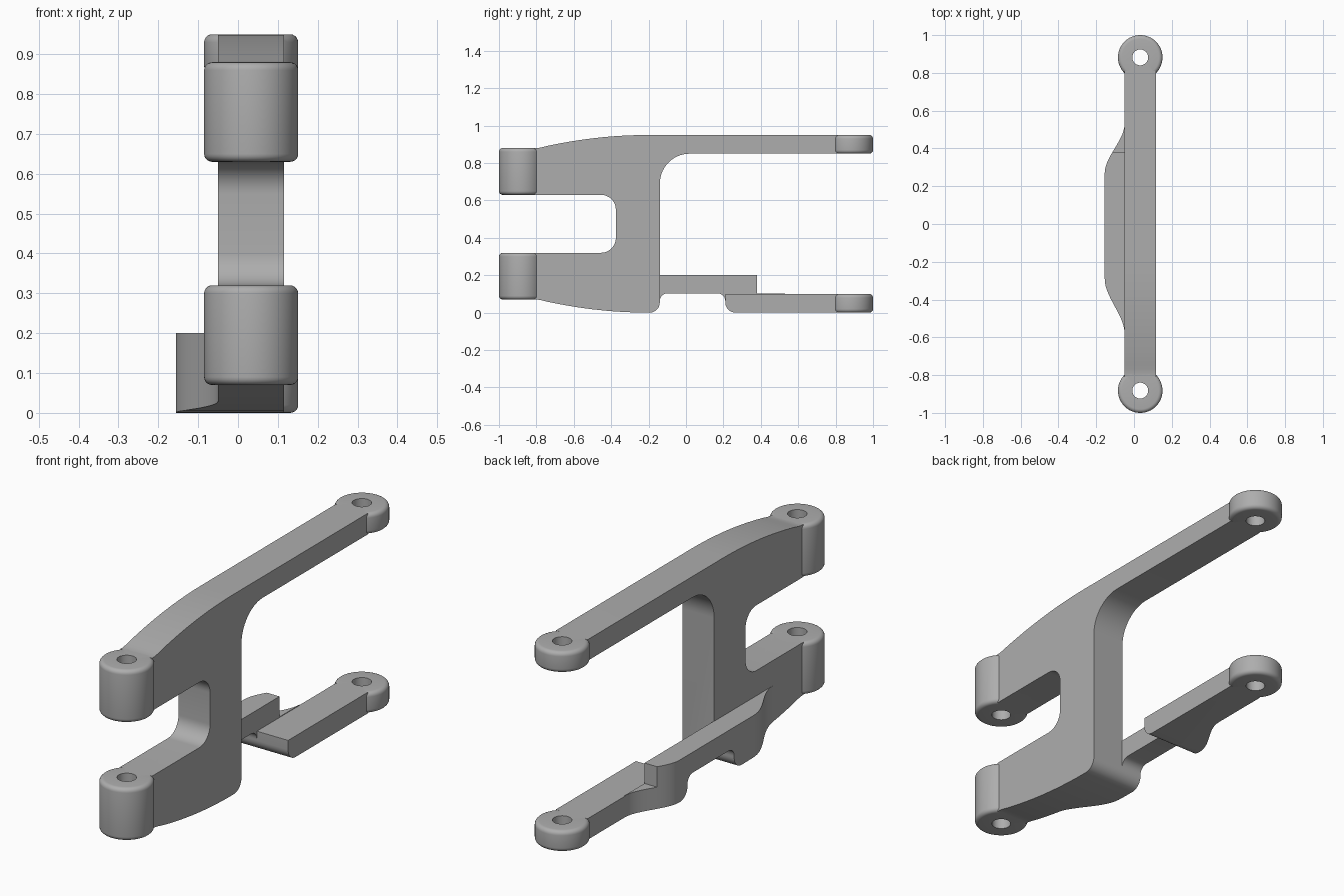
import bpy, bmesh, math
from mathutils import Vector

if "Cube" in bpy.data.objects:
    bpy.data.objects.remove(bpy.data.objects["Cube"])

metal = bpy.data.materials.new("light_grey")
metal.diffuse_color = (0.42, 0.42, 0.42, 1)
metal.use_nodes = True
metal.node_tree.nodes["Principled BSDF"].inputs["Base Color"].default_value = metal.diffuse_color

XC, X0, X1 = 0.033, -0.05, 0.116      # arm centre line and side faces
R, HOLE, BY = 0.118, 0.042, 0.882     # boss radius, bore radius, boss centre


def finish(name, bm):
    bmesh.ops.recalc_face_normals(bm, faces=bm.faces)
    me = bpy.data.meshes.new(name)
    bm.to_mesh(me)
    bm.free()
    ob = bpy.data.objects.new(name, me)
    bpy.context.collection.objects.link(ob)
    me.materials.append(metal)
    return ob


def prism(name, pts, depth):
    """Extrude a closed outline of 3D points along a vector."""
    bm = bmesh.new()
    f = bm.faces.new([bm.verts.new(p) for p in pts])
    ext = bmesh.ops.extrude_face_region(bm, geom=[f])
    vs = [g for g in ext["geom"] if isinstance(g, bmesh.types.BMVert)]
    bmesh.ops.translate(bm, verts=vs, vec=Vector(depth))
    return finish(name, bm)


def side_prism(name, yz, x0, x1):
    return prism(name, [(x0, y, z) for y, z in yz], (x1 - x0, 0, 0))


def arc(cy, cz, r, a0, a1, n=10):
    return [(cy + r * math.cos(math.radians(a0 + (a1 - a0) * i / n)),
             cz + r * math.sin(math.radians(a0 + (a1 - a0) * i / n))) for i in range(n + 1)]


def boss(name, y, z0, z1, n=64, b=0.02):
    """Bored cylinder with rounded outer rims."""
    prof = [(HOLE, z0)] + arc(R - b, z0 + b, b, -90, 0, 5)
    prof += arc(R - b, z1 - b, b, 0, 90, 5) + [(HOLE, z1)]
    bm = bmesh.new()
    rings = []
    for i in range(n):
        a = 2 * math.pi * i / n
        rings.append([bm.verts.new((XC + r * math.cos(a), y + r * math.sin(a), z)) for r, z in prof])
    m = len(prof)
    for i in range(n):
        p, q = rings[i], rings[(i + 1) % n]
        for j in range(m):
            k = (j + 1) % m
            bm.faces.new((p[j], q[j], q[k], p[k]))
    return finish(name, bm)


def boolean(target, other, op):
    mod = target.modifiers.new("join", "BOOLEAN")
    mod.operation, mod.solver, mod.object = op, "EXACT", other
    bpy.context.view_layer.objects.active = target
    bpy.ops.object.modifier_apply(modifier=mod.name)
    bpy.data.objects.remove(other)


# Curved outer edge of the front forks, from the boss inward
rise = [(-0.81, 0.88), (-0.795, 0.88), (-0.77, 0.884)]
rise += [(y, 0.95 - 0.2 * (y + 0.2) ** 2) for y in [-0.74 + 0.06 * i for i in range(10)]]
belly = [(y, 0.95 - z) for y, z in rise]

# Main frame with upper rear arm
frame_outline = rise + [(0.81, 0.95), (0.81, 0.85)]
frame_outline += arc(0.02, 0.69, 0.16, 90, 180, 14)
frame_outline += arc(-0.195, 0.055, 0.055, 0, -85, 8)
frame_outline += belly[::-1] + [(-0.81, 0.32)]
frame_outline += arc(-0.455, 0.40, 0.08, -90, 0)
frame_outline += arc(-0.455, 0.55, 0.08, 0, 90) + [(-0.81, 0.63)]
frame = side_prism("control_arm", frame_outline, X0, X1)

# Lower rear arm
arm_start = arc(0.265, 0.055, 0.055, 180, 270, 8)
rear_arm = side_prism("lower_rear_arm", [(0.21, 0.10)] + arm_start + [(0.81, 0), (0.81, 0.10)], X0, X1)

# Offset side bridge: side outline trimmed by the plan outline
bridge_outline = [(-0.62, 0.2)] + [p for p in belly if p[0] > -0.63]
bridge_outline += arc(-0.195, 0.055, 0.055, -85, 0, 8)
bridge_outline += arc(-0.10, 0.063, 0.04, 180, 90, 6)
bridge_outline += arc(0.17, 0.063, 0.04, 90, 0, 6)
bridge_outline += arm_start + [(0.6, 0), (0.6, 0.103), (0.38, 0.103), (0.38, 0.2)]
bridge = side_prism("side_bridge", bridge_outline, -0.2, 0.05)


def swell(y0, y1, n=14):
    """S-shaped blend between arm side and bridge side."""
    out = []
    for i in range(n + 1):
        t = i / n
        out.append((X0 - 0.105 * t * t * (3 - 2 * t), y0 + (y1 - y0) * t))
    return out


plan = [(X0 + 0.002, 0.53)] + swell(0.53, 0.27) + swell(-0.58, -0.29)[::-1] + [(X0 + 0.002, -0.58)]
trim = prism("bridge_trim", [(x, y, -0.1) for x, y in plan], (0, 0, 0.5))
boolean(bridge, trim, "INTERSECT")

# Join everything into one casting
parts = [bridge, rear_arm,
         boss("front_upper_boss", -BY, 0.63, 0.88), boss("front_lower_boss", -BY, 0.07, 0.32),
         boss("rear_upper_boss", BY, 0.85, 0.95), boss("rear_lower_boss", BY, 0.0, 0.10)]
for part in parts:
    boolean(frame, part, "UNION")

bpy.ops.object.select_all(action="DESELECT")
frame.select_set(True)
bpy.context.view_layer.objects.active = frame
bpy.ops.object.shade_smooth_by_angle(angle=math.radians(30))
